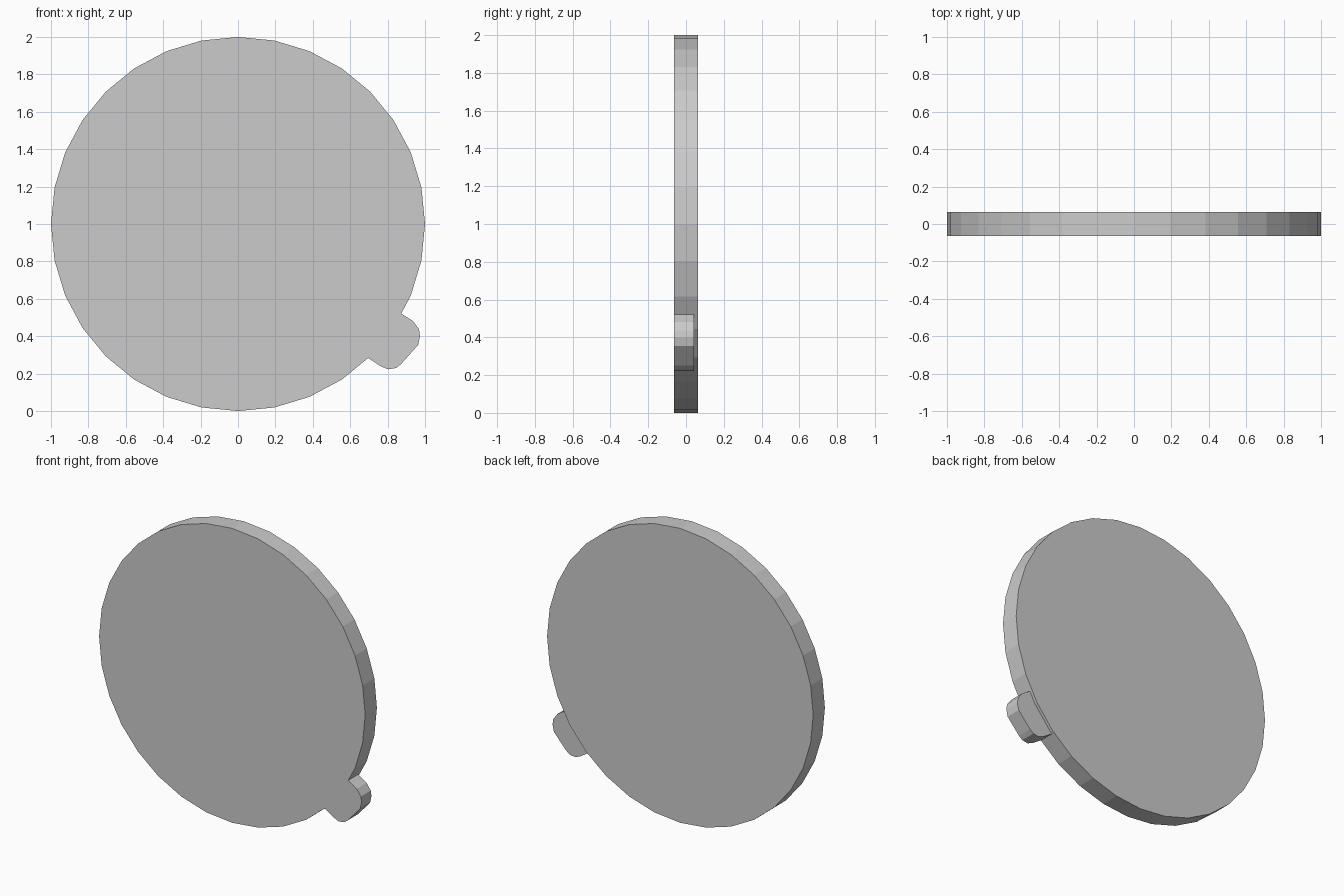
import bpy, bmesh
from math import cos, sin, tau

if "Cube" in bpy.data.objects:
    bpy.data.objects.remove(bpy.data.objects["Cube"])


def extrude_profile(name, profile, y_front, y_back):
    """Solid made from an outline in the x-z plane, extruded along y."""
    bm = bmesh.new()
    face = bm.faces.new([bm.verts.new((x, y_front, z)) for x, z in profile])
    out = bmesh.ops.extrude_face_region(bm, geom=[face], use_keep_orig=True)
    moved = [g for g in out["geom"] if isinstance(g, bmesh.types.BMVert)]
    bmesh.ops.translate(bm, verts=moved, vec=(0, y_back - y_front, 0))
    bmesh.ops.recalc_face_normals(bm, faces=bm.faces[:])
    mesh = bpy.data.meshes.new(name)
    bm.to_mesh(mesh)
    bm.free()
    obj = bpy.data.objects.new(name, mesh)
    bpy.context.collection.objects.link(obj)
    return obj


SIDES, HALF = 32, 0.063
rim = [(cos(tau * i / SIDES), 1 + sin(tau * i / SIDES)) for i in range(SIDES)]

# Round flat disc standing on its edge
extrude_profile("disc", rim, -HALF, HALF)

# Rounded tab on the lower right rim, flush with the front and thinner at the back
tab = [(0.695, 0.284), (0.76, 0.241), (0.802, 0.223), (0.845, 0.23),
       (0.872, 0.251), (0.963, 0.353), (0.973, 0.40), (0.968, 0.437),
       (0.936, 0.481), (0.872, 0.521)]
extrude_profile("tab", tab + [rim[-3], rim[-4]], -HALF, 0.043)
